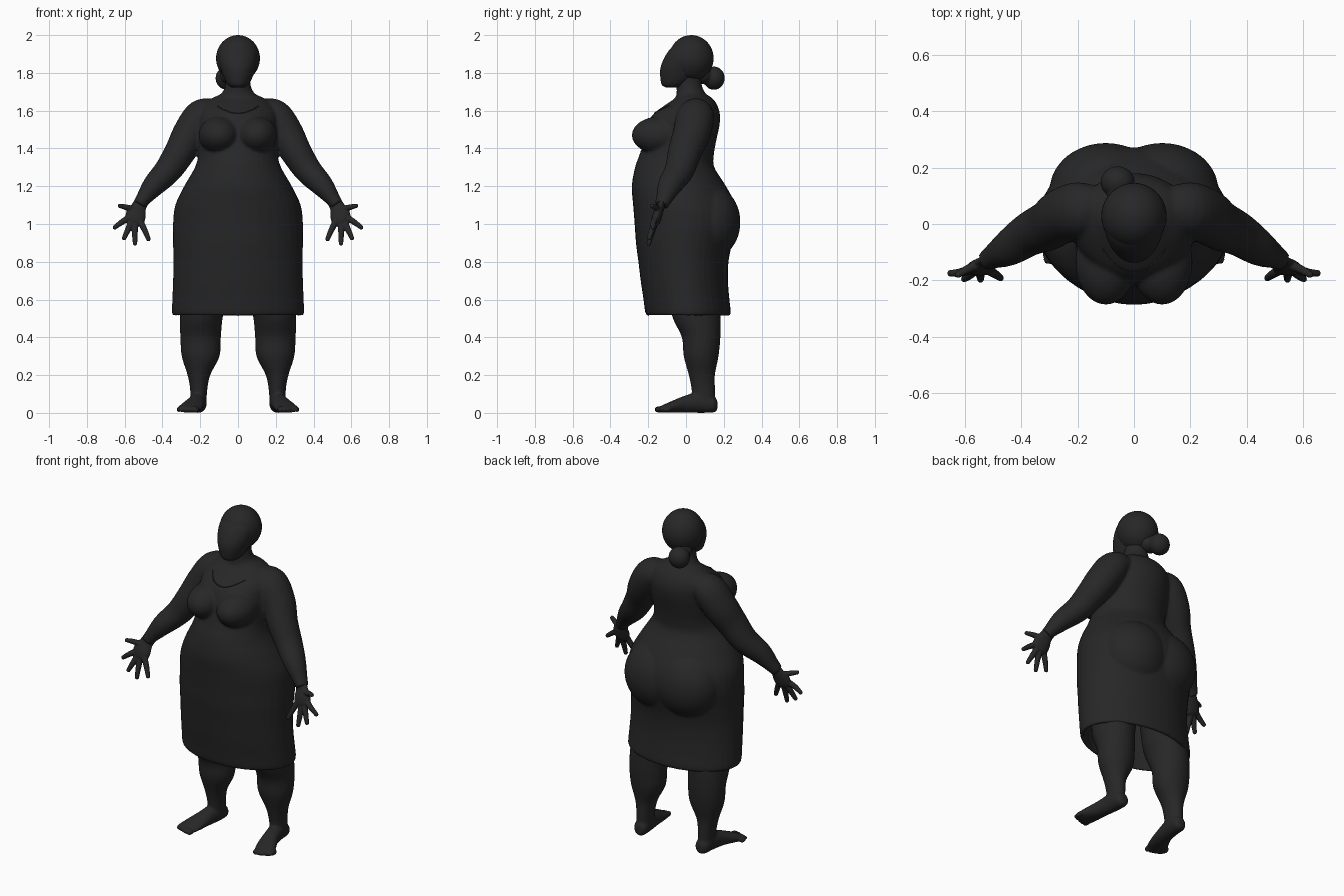
import bpy, bmesh
from math import sin, cos, pi
from mathutils import Vector, Matrix

if "Cube" in bpy.data.objects:
    bpy.data.objects.remove(bpy.data.objects["Cube"])

charcoal = bpy.data.materials.new("charcoal")
charcoal.use_nodes = True
colour = (0.02, 0.02, 0.02, 1)
charcoal.diffuse_color = colour
charcoal.node_tree.nodes["Principled BSDF"].inputs["Base Color"].default_value = colour


def spline(points, steps=5):
    """Catmull-Rom curve through tuples of any length."""
    pts = [Vector(p) for p in points]
    out = []
    for i in range(len(pts) - 1):
        b, c = pts[i], pts[i + 1]
        a = pts[i - 1] if i else b
        d = pts[i + 2] if i + 2 < len(pts) else c
        for k in range(steps):
            t = k / steps
            out.append(b + (c - a) * (t / 2)
                       + (a * 2 - b * 5 + c * 4 - d) * (t * t / 2)
                       + (b * 3 - a - c * 3 + d) * (t ** 3 / 2))
    return out + [pts[-1]]


def skin(bm, rings, n=40):
    """Bridge rings of (centre, u, v) into a closed tube."""
    loops = [[bm.verts.new(c + u * cos(2 * pi * i / n) + v * sin(2 * pi * i / n))
              for i in range(n)] for c, u, v in rings]
    for a, b in zip(loops, loops[1:]):
        for i in range(n):
            j = (i + 1) % n
            bm.faces.new((a[i], a[j], b[j], b[i]))
    bm.faces.new(loops[0])
    bm.faces.new(loops[-1])


def column(bm, stations, side=1):
    """Level rings: x, y, z, half width, half depth."""
    skin(bm, [(Vector((side * s[0], s[1], s[2])), Vector((s[3], 0, 0)), Vector((0, s[4], 0)))
              for s in spline(stations)])


def profile(bm, stations):
    """Centred level rings: z, half width, front y, back y."""
    column(bm, [(0, (f + b) / 2, z, w, (b - f) / 2) for z, w, f, b in stations])


def tube(bm, stations, side=1, depth=1.0, n=24):
    """Rings square to a path: x, y, z, radius."""
    pts = spline(stations)
    rings = []
    for i, p in enumerate(pts):
        t = (pts[min(i + 1, len(pts) - 1)] - pts[max(i - 1, 0)]).to_3d()
        t = Vector((side * t.x, t.y, t.z)).normalized()
        v = Vector((0, 1, 0))
        v = (v - t * v.dot(t)).normalized()
        rings.append((Vector((side * p[0], p[1], p[2])), t.cross(v) * p[3], v * p[3] * depth))
    skin(bm, rings, n)


def ball(bm, centre, radii, side=1):
    c = Vector((side * centre[0], centre[1], centre[2]))
    bmesh.ops.create_uvsphere(bm, u_segments=40, v_segments=24, radius=1,
                              matrix=Matrix.Translation(c) @ Matrix.Diagonal((*radii, 1)))


def finish(name, bm, voxel=0, smooth=4):
    """Make the object; fuse overlapping forms when a voxel size is given."""
    bmesh.ops.recalc_face_normals(bm, faces=bm.faces)
    for f in bm.faces:
        f.smooth = True
    mesh = bpy.data.meshes.new(name)
    bm.to_mesh(mesh)
    bm.free()
    mesh.materials.append(charcoal)
    obj = bpy.data.objects.new(name, mesh)
    bpy.context.collection.objects.link(obj)
    if voxel:
        fuse = obj.modifiers.new("Fuse", 'REMESH')
        fuse.mode = 'VOXEL'
        fuse.voxel_size = voxel
        fuse.use_smooth_shade = True
        relax = obj.modifiers.new("Relax", 'SMOOTH')
        relax.factor = 0.5
        relax.iterations = smooth
    return obj


# Dress, torso, neck and arms, with a hollow skirt
bm = bmesh.new()
profile(bm, [
    (.93, .2, -.15, .15), (.85, .3, -.22, .19), (.6, .32, -.205, .2), (.53, .328, -.195, .21),
    (.512, .338, -.2, .225), (.53, .35, -.215, .237), (.6, .348, -.225, .23),
    (.7, .344, -.24, .222), (.8, .342, -.252, .225), (.9, .344, -.265, .245),
    (1, .344, -.272, .272), (1.1, .332, -.28, .262), (1.2, .285, -.287, .212),
    (1.3, .228, -.27, .15), (1.37, .21, -.245, .148), (1.45, .212, -.22, .162),
    (1.52, .212, -.205, .177), (1.58, .208, -.175, .18), (1.63, .185, -.11, .165),
    (1.665, .14, -.06, .14), (1.69, .09, -.05, .105), (1.73, .068, -.05, .085),
    (1.79, .064, -.05, .08)])
for s in (1, -1):
    ball(bm, (.1, -.135, 1.47), (.108, .152, .1), s)
    ball(bm, (.1, .12, 1.01), (.2, .168, .2), s)
    tube(bm, [(.12, .06, 1.59, .07), (.19, .05, 1.57, .092), (.253, .03, 1.48, .092),
              (.305, -.005, 1.385, .083), (.37, -.035, 1.285, .073), (.445, -.085, 1.205, .06),
              (.5, -.115, 1.135, .041), (.525, -.13, 1.1, .034)], s, 1.08, 32)
body = finish("dress_and_torso", bm, .008, 7)

# Hands
for s, label in ((1, "left"), (-1, "right")):
    bm = bmesh.new()
    tube(bm, [(.505, -.12, 1.125, .037), (.525, -.133, 1.09, .04), (.54, -.15, 1.05, .053),
              (.548, -.16, 1.015, .05), (.552, -.165, 1.0, .035)], s, .48)
    # thumb, then the four fingers
    for root, knuckle, tip in (
            ((.54, -.14, 1.075), (.59, -.16, 1.088), (.625, -.18, 1.096)),
            ((.565, -.155, 1.04), (.615, -.172, 1.01), (.652, -.175, .982)),
            ((.56, -.16, 1.02), (.585, -.182, .965), (.603, -.195, .925)),
            ((.545, -.16, 1.02), (.546, -.182, .95), (.545, -.197, .897)),
            ((.525, -.16, 1.03), (.493, -.178, .965), (.474, -.192, .92))):
        tube(bm, [(*root, .018), (*knuckle, .0155), (*tip, .012)], s, 1, 14)
        ball(bm, tip, (.012, .012, .012), s)
    finish(label + "_hand", bm, .004, 3)

# Legs and bare feet
for s, label in ((1, "left"), (-1, "right")):
    bm = bmesh.new()
    column(bm, [(.17, .03, .9, .13, .14), (.182, .045, .6, .12, .132), (.195, .057, .5, .113, .126),
                (.198, .08, .4, .107, .102), (.198, .08, .3, .1, .092), (.207, .084, .2, .06, .069),
                (.208, .092, .12, .045, .062), (.21, .095, .04, .043, .06)], s)
    foot = [(.205, .166, .04, .02, .025), (.208, .145, .045, .04, .043),
            (.212, .08, .055, .045, .055), (.225, 0, .047, .048, .046),
            (.245, -.07, .033, .06, .032), (.26, -.12, .022, .062, .021),
            (.265, -.14, .018, .055, .015)]
    skin(bm, [(Vector((s * p[0], p[1], p[2])), Vector((p[3], 0, 0)), Vector((0, 0, p[4])))
              for p in spline(foot)])
    for i in range(5):
        ball(bm, (.225 + i * .022, -.142 + i * i * .0025, .018),
             (.018 - i * .0015, .026, .018 - i * .001), s)
    finish(label + "_leg", bm, .007, 4)

# Face
bm = bmesh.new()
profile(bm, [(1.722, .03, -.105, -.03), (1.735, .053, -.128, 0), (1.77, .074, -.136, .05),
             (1.82, .092, -.137, .08), (1.87, .103, -.12, .1), (1.92, .098, -.09, .1),
             (1.96, .06, -.05, .08)])
finish("face", bm, .007, 5)

# Hair cap and bun, set to one side
bm = bmesh.new()
ball(bm, (0, .028, 1.877), (.116, .118, .123))
finish("hair_cap", bm)
bm = bmesh.new()
ball(bm, (-.058, .148, 1.772), (.061, .057, .062))
ball(bm, (-.035, .09, 1.79), (.06, .05, .05))
finish("hair_bun", bm, .007, 4)

# Neckline seam laid on the chest
bpy.context.view_layer.update()
chest = body.evaluated_get(bpy.context.evaluated_depsgraph_get())
seam = []
for i in range(21):
    x = (i - 10) * .011
    hit, spot, _, _ = chest.ray_cast(Vector((x, -1, 1.587 + 3.2 * x * x)), Vector((0, 1, 0)))
    if hit:
        seam.append((*spot, .003))
if len(seam) > 2:
    bm = bmesh.new()
    tube(bm, seam, 1, 1, 8)
    finish("neckline", bm)
